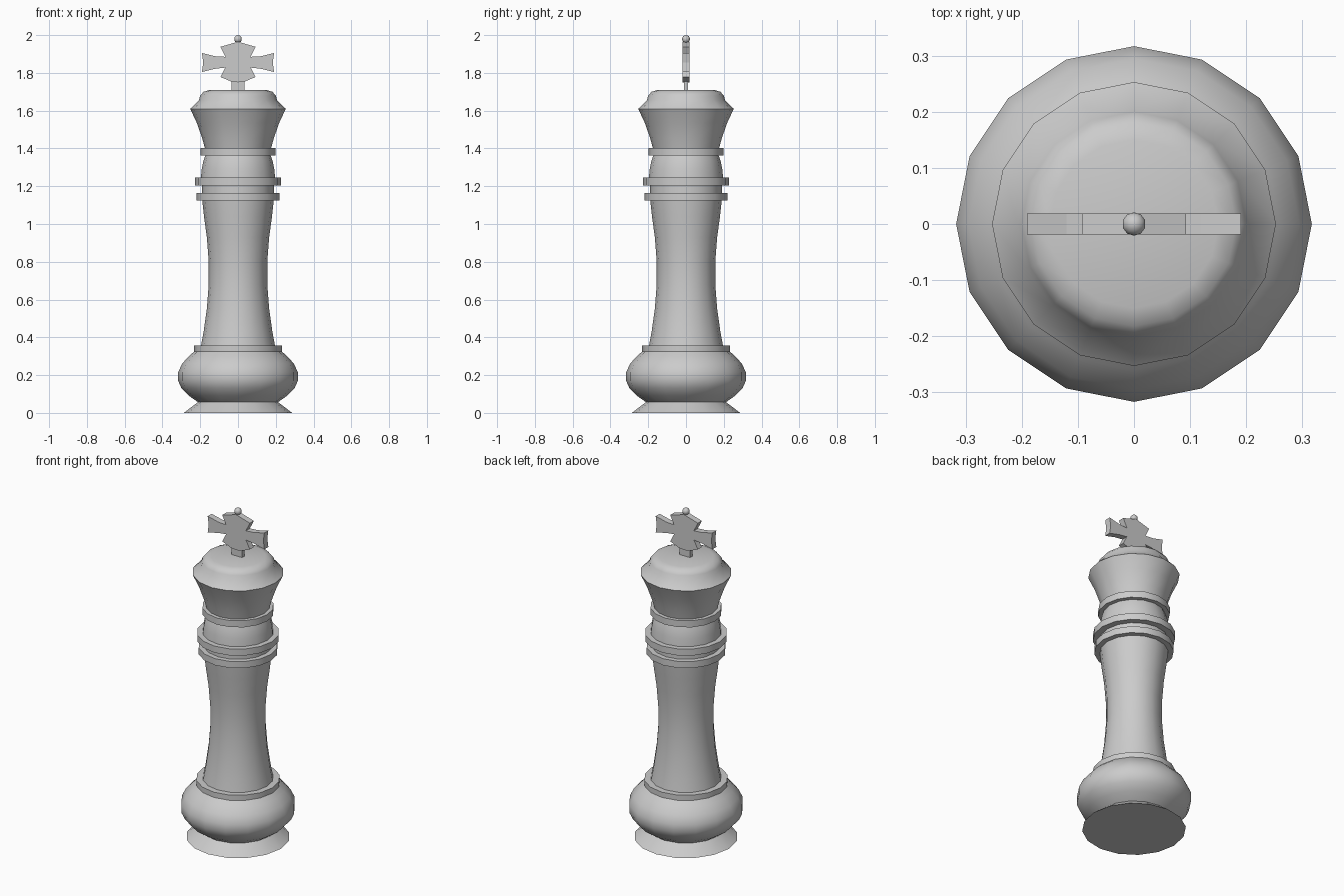
import bpy, bmesh, math

if "Cube" in bpy.data.objects:
    bpy.data.objects.remove(bpy.data.objects["Cube"])

SIDES = 16

def finish(name, bm, smooth=None):
    bmesh.ops.recalc_face_normals(bm, faces=bm.faces)
    me = bpy.data.meshes.new(name)
    bm.to_mesh(me)
    bm.free()
    ob = bpy.data.objects.new(name, me)
    bpy.context.collection.objects.link(ob)
    if smooth:
        bpy.ops.object.select_all(action='DESELECT')
        ob.select_set(True)
        bpy.context.view_layer.objects.active = ob
        bpy.ops.object.shade_smooth_by_angle(angle=math.radians(smooth))
    return ob

def lathe(name, profile, smooth=45):
    """Turn an (r, z) profile around z and cap both ends."""
    bm = bmesh.new()
    rings = [[bm.verts.new((r * math.cos(i * math.tau / SIDES),
                            r * math.sin(i * math.tau / SIDES), z))
              for i in range(SIDES)] for r, z in profile]
    for a, b in zip(rings, rings[1:]):
        for i in range(SIDES):
            j = (i + 1) % SIDES
            bm.faces.new((a[i], a[j], b[j], b[i]))
    bm.faces.new(rings[0])
    bm.faces.new(rings[-1])
    return finish(name, bm, smooth)

def plate(name, half, depth):
    """Mirror a half outline in x and extrude it along y."""
    outline = half + [(-x, z) for x, z in reversed(half) if x > 0]
    bm = bmesh.new()
    face = bm.faces.new([bm.verts.new((x, -depth, z)) for x, z in outline])
    ext = bmesh.ops.extrude_face_region(bm, geom=[face])
    moved = [v for v in ext['geom'] if isinstance(v, bmesh.types.BMVert)]
    bmesh.ops.translate(bm, verts=moved, vec=(0, 2 * depth, 0))
    return finish(name, bm)

# Foot and bulging base
lathe("base", [(0.287, 0), (0.212, 0.057), (0.262, 0.092), (0.30, 0.132),
               (0.317, 0.17), (0.317, 0.215), (0.295, 0.262),
               (0.26, 0.3), (0.232, 0.325), (0.232, 0.357)])

# Waisted shaft
lathe("shaft", [(0.197, 0.35), (0.182, 0.43), (0.165, 0.55), (0.155, 0.68),
                (0.155, 0.8), (0.165, 0.93), (0.18, 1.04), (0.19, 1.13)])

# Collar rings and the necks between them
for name, r, z0, z1 in (("lower_ring", 0.22, 1.125, 1.165),
                        ("middle_ring", 0.228, 1.205, 1.245),
                        ("upper_ring", 0.198, 1.363, 1.403)):
    lathe(name, [(r, z0), (r, z1)])
lathe("lower_neck", [(0.19, 1.16), (0.19, 1.21)])
lathe("upper_neck", [(0.197, 1.24), (0.192, 1.29), (0.183, 1.335), (0.17, 1.37)])

# Flared head with rounded cap
lathe("head", [(0.175, 1.40), (0.19, 1.455), (0.218, 1.535), (0.253, 1.61),
               (0.207, 1.655), (0.2, 1.68), (0.182, 1.7), (0.15, 1.71)])

# Cross on a thin stem
plate("cross_stem", [(0.035, 1.70), (0.035, 1.76)], 0.011)
plate("cross", [(0, 1.75), (0.035, 1.754), (0.093, 1.778), (0.067, 1.828),
                (0.12, 1.822), (0.191, 1.805), (0.184, 1.855), (0.191, 1.905),
                (0.12, 1.888), (0.067, 1.885), (0.093, 1.938), (0, 1.965)], 0.019)

# Small ball finial
bm = bmesh.new()
bmesh.ops.create_uvsphere(bm, u_segments=10, v_segments=8, radius=0.021)
bmesh.ops.translate(bm, verts=bm.verts, vec=(0, 0, 1.979))
finish("finial", bm, 60)
